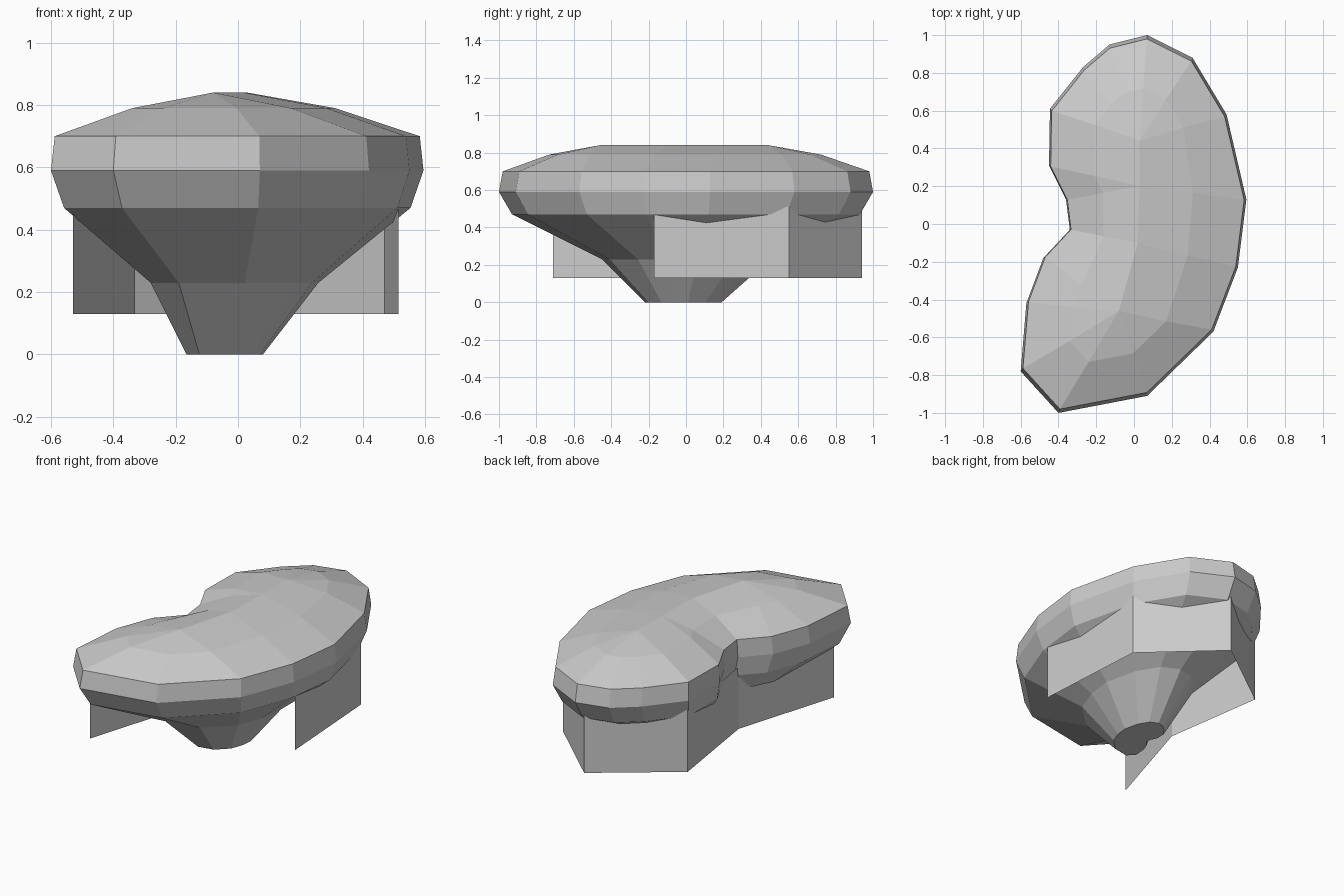
import bpy, bmesh
from mathutils import Vector

if "Cube" in bpy.data.objects:
    bpy.data.objects.remove(bpy.data.objects["Cube"])

# Kidney-shaped outline at the widest level
OUTLINE = [(.07, 1), (.31, .88), (.49, .58), (.595, .13), (.55, -.23), (.42, -.57),
           (.07, -.91), (-.40, -1), (-.60, -.78), (-.57, -.42), (-.48, -.18),
           (-.34, -.03), (-.36, .13), (-.45, .31), (-.445, .61), (-.27, .83), (-.13, .95)]
OUTLINE = [Vector(p) for p in reversed(OUTLINE)]
# Ridge line along the top
SPINE = [Vector(p) for p in [(-.08, -.46), (.02, -.1), (.03, .2), (.03, .44)]]


def finish(bm, name):
    mesh = bpy.data.meshes.new(name)
    bm.to_mesh(mesh)
    bm.free()
    obj = bpy.data.objects.new(name, mesh)
    bpy.context.collection.objects.link(obj)
    return obj


def scaled(s, cx=0, cy=0):
    return [p * s + Vector((cx, cy)) for p in OUTLINE]


def toward_spine(t):
    return [p.lerp(min(SPINE, key=lambda s: (s - p).length), t) for p in OUTLINE]


# Body: stacked rings from the small base to the ridge
rings = [(0, scaled(.205, -.042, -.015)), (.23, scaled(.45, -.01, 0)),
         (.47, scaled(.93)), (.59, scaled(1)), (.70, scaled(.98)),
         (.79, toward_spine(.5)), (.84, toward_spine(1))]
bm = bmesh.new()
loops = [[bm.verts.new((p.x, p.y, z)) for p in ring] for z, ring in rings]
n = len(OUTLINE)
for a, b in zip(loops, loops[1:]):
    for i in range(n):
        j = (i + 1) % n
        bm.faces.new((a[i], a[j], b[j], b[i]))
bm.faces.new(list(reversed(loops[0])))
bmesh.ops.remove_doubles(bm, verts=bm.verts, dist=.001)
bmesh.ops.recalc_face_normals(bm, faces=bm.faces)
finish(bm, "kidney_body")

# Skirt: open thin wall wrapped round the back and left underside
path = [(.515, -.17), (.47, .55), (.05, .94), (-.425, .59), (-.33, -.05), (-.53, -.71)]
bm = bmesh.new()
low = [bm.verts.new((x, y, .13)) for x, y in path]
high = [bm.verts.new((x, y, .52)) for x, y in path]
for i in range(len(path) - 1):
    bm.faces.new((low[i], low[i + 1], high[i + 1], high[i]))
finish(bm, "skirt_wall")
